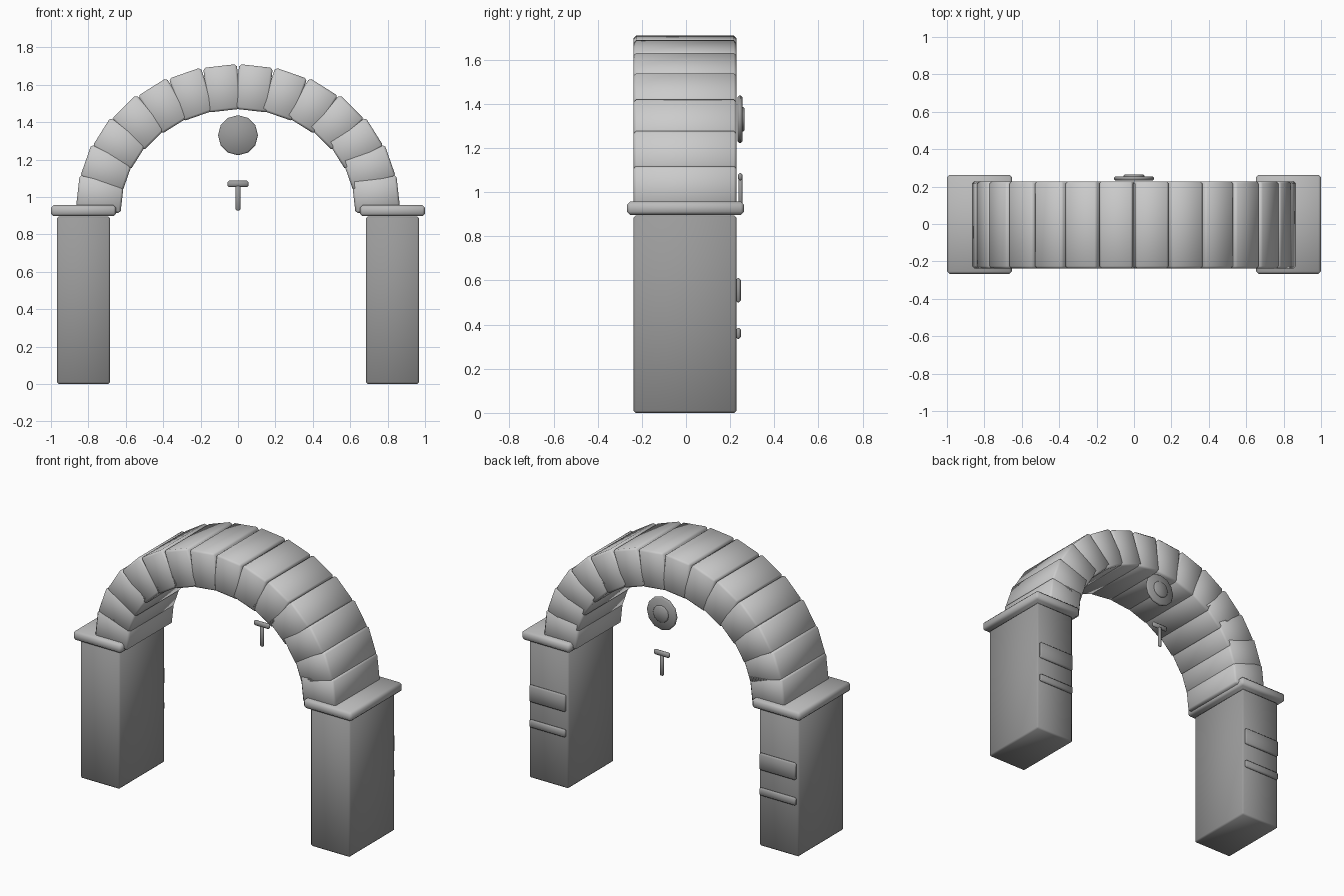
import bpy
from math import sin, cos, pi, radians

if "Cube" in bpy.data.objects:
    bpy.data.objects.remove(bpy.data.objects["Cube"])

Y0 = -0.0045          # depth centre of the masonry
BACK = 0.2285         # rear face of the piers


def grey(name, v):
    mat = bpy.data.materials.new(name)
    mat.diffuse_color = (v, v, v, 1)
    mat.use_nodes = True
    mat.node_tree.nodes["Principled BSDF"].inputs["Base Color"].default_value = mat.diffuse_color
    return mat


DARK = grey("dark_stone", 0.33)
MID = grey("mid_stone", 0.5)
PALE = grey("pale_stone", 0.68)


def finish(obj, name, bevel, mat):
    """Name the part, chamfer its edges and shade it smooth."""
    obj.name = name
    obj.data.materials.append(mat)
    bpy.ops.object.transform_apply(location=False, rotation=False, scale=True)
    mod = obj.modifiers.new("chamfered_edges", 'BEVEL')
    mod.width = bevel
    mod.segments = 1
    mod.limit_method = 'ANGLE'
    mod.angle_limit = radians(40)
    bpy.ops.object.modifier_apply(modifier=mod.name)
    bpy.ops.object.shade_smooth()
    return obj


def block(name, loc, size, bevel, mat, tilt=0.0):
    bpy.ops.mesh.primitive_cube_add(size=1, location=loc, rotation=(0, tilt, 0))
    obj = bpy.context.object
    obj.scale = size
    return finish(obj, name, bevel, mat)


def span(name, x, y, z, bevel, mat):
    """Box given by its (min, max) range on each axis."""
    loc = [(r[0] + r[1]) / 2 for r in (x, y, z)]
    size = [r[1] - r[0] for r in (x, y, z)]
    return block(name, loc, size, bevel, mat)


def disc(name, z, radius, y, bevel, mat):
    bpy.ops.mesh.primitive_cylinder_add(
        vertices=12, radius=radius, depth=y[1] - y[0],
        location=(0, (y[0] + y[1]) / 2, z), rotation=(pi / 2, 0, 0))
    return finish(bpy.context.object, name, bevel, mat)


# Piers, caps and rear plaques on both sides
for side, s in (("left", -1), ("right", 1)):
    cx = s * 0.826
    block(f"pier_{side}", (cx, Y0, 0.4475), (0.284, 0.466, 0.895), 0.01, DARK)
    block(f"cap_{side}", (cx, Y0 + 0.002, 0.927), (0.348, 0.53, 0.06), 0.014, MID)
    for part, z in (("large", (0.50, 0.61)), ("small", (0.335, 0.385))):
        span(f"plaque_{part}_{side}", (cx - 0.13, cx + 0.13),
             (BACK - 0.002, 0.248), z, 0.008, DARK)

# Arch stones: equal blocks set around a half ellipse
STONES = 14
for i in range(STONES):
    a = (i + 0.5) * pi / STONES
    block(f"arch_stone_{i + 1}",
          (0.742 * cos(a), Y0, 0.944 + 0.641 * sin(a)),
          (0.24, 0.466, 0.18), 0.012, PALE, -a)

# Medallion with raised boss, behind the opening
disc("medallion", 1.33, 0.107, (0.233, 0.255), 0.007, DARK)
disc("medallion_boss", 1.33, 0.055, (0.24, 0.265), 0.006, DARK)

# Small hanging ornament below the medallion
span("ornament_bar", (-0.056, 0.056), (0.236, 0.256), (1.053, 1.087), 0.008, DARK)
span("ornament_stem", (-0.013, 0.013), (0.238, 0.256), (0.927, 1.065), 0.006, DARK)
